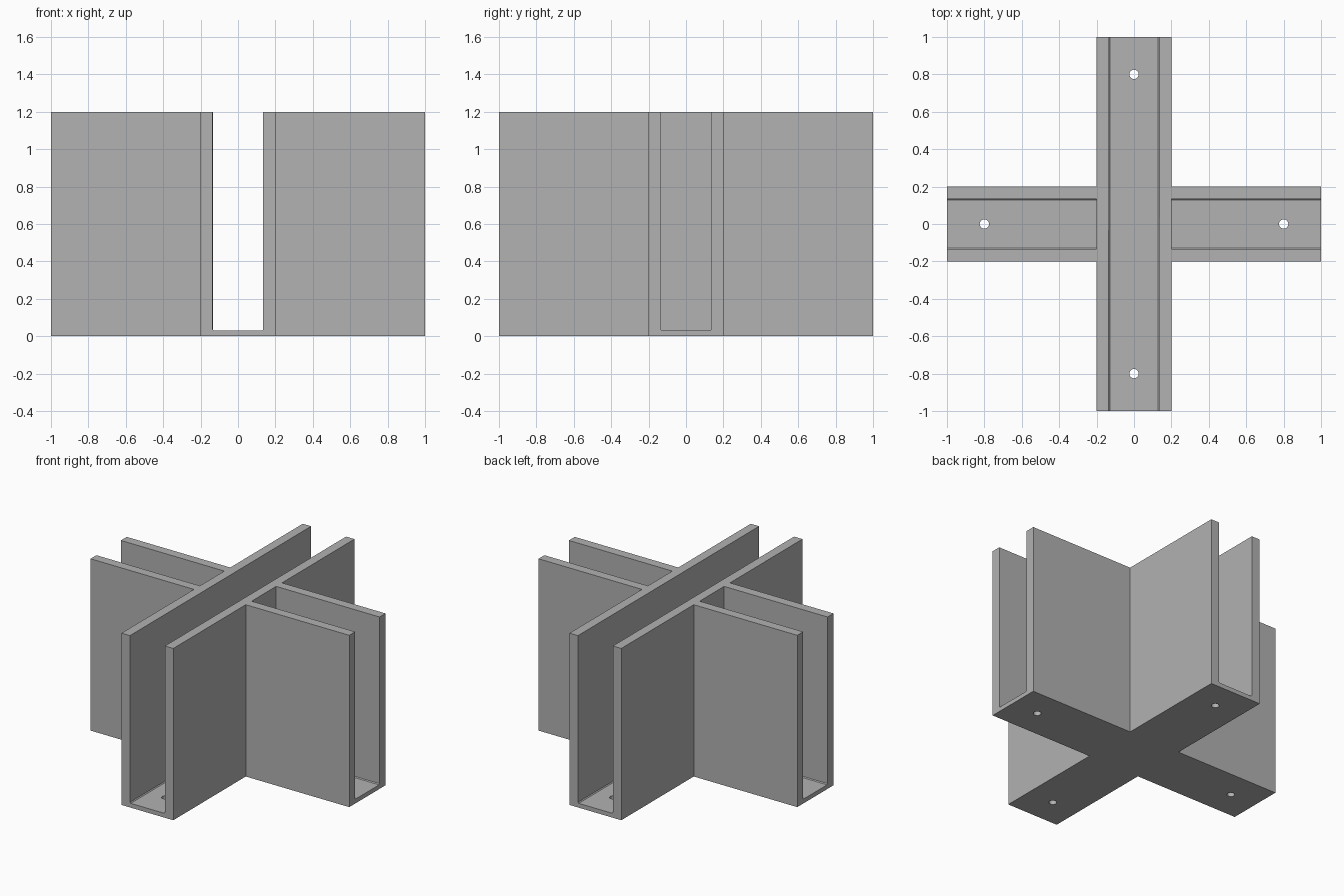
import bpy, bmesh
from math import pi
from mathutils import Matrix

if "Cube" in bpy.data.objects:
    bpy.data.objects.remove(bpy.data.objects["Cube"])

ARM, HALF, INNER = 1.0, 0.2, 0.135      # arm length, outer and inner half widths
HEIGHT, FLOOR, FILLET = 1.2, 0.03, 0.006
HOLE_POS, HOLE_R = 0.8, 0.025

grey = bpy.data.materials.new("plain_grey")
grey.use_nodes = True
colour = (0.445, 0.445, 0.445, 1)
grey.diffuse_color = colour
grey.node_tree.nodes["Principled BSDF"].inputs["Base Color"].default_value = colour


def prism(name, points, offset):
    """Extrude a closed outline along the offset vector."""
    bm = bmesh.new()
    face = bm.faces.new([bm.verts.new(p) for p in points])
    top = bmesh.ops.extrude_face_region(bm, geom=[face])["geom"]
    bmesh.ops.translate(bm, vec=offset, verts=[v for v in top if isinstance(v, bmesh.types.BMVert)])
    bmesh.ops.recalc_face_normals(bm, faces=bm.faces)
    return to_object(name, bm)


def to_object(name, bm):
    mesh = bpy.data.meshes.new(name)
    bm.to_mesh(mesh)
    bm.free()
    mesh.materials.append(grey)
    obj = bpy.data.objects.new(name, mesh)
    bpy.context.collection.objects.link(obj)
    return obj


def slot(start, end):
    """Channel cutter along x, with slightly eased floor corners."""
    top = HEIGHT + 0.1
    half = [(INNER, top), (INNER, FLOOR + FILLET), (INNER - FILLET, FLOOR)]
    outline = half + [(-y, z) for y, z in reversed(half)]
    return prism("slot_cutter", [(start, y, z) for y, z in outline], (end - start, 0, 0))


def hole(x):
    bm = bmesh.new()
    bmesh.ops.create_cone(bm, cap_ends=True, segments=24, radius1=HOLE_R, radius2=HOLE_R,
                          depth=0.2, matrix=Matrix.Translation((x, 0, 0)))
    return to_object("hole_cutter", bm)


def turn(obj):
    """Quarter turn, swapping an x arm to a y arm."""
    obj.data.transform(Matrix.Rotation(pi / 2, 4, "Z"))
    return obj


# Cross-shaped block
quarter = [(ARM, -HALF), (ARM, HALF), (HALF, HALF)]
outline = []
for i in range(4):
    for x, y in quarter:
        for _ in range(i):
            x, y = -y, x
        outline.append((x, y, 0))
bracket = prism("cross_bracket", outline, (0, 0, HEIGHT))

# One through channel, two blind side channels, four screw holes
far = ARM + 0.1
cutters = [turn(slot(-far, far)), slot(HALF, far), slot(-far, -HALF)]
for x in (HOLE_POS, -HOLE_POS):
    cutters += [hole(x), turn(hole(x))]

bpy.context.view_layer.objects.active = bracket
for cutter in cutters:
    cut = bracket.modifiers.new("cut", "BOOLEAN")
    cut.operation, cut.solver, cut.object = "DIFFERENCE", "EXACT", cutter
    bpy.ops.object.modifier_apply(modifier=cut.name)
    bpy.data.objects.remove(cutter)
